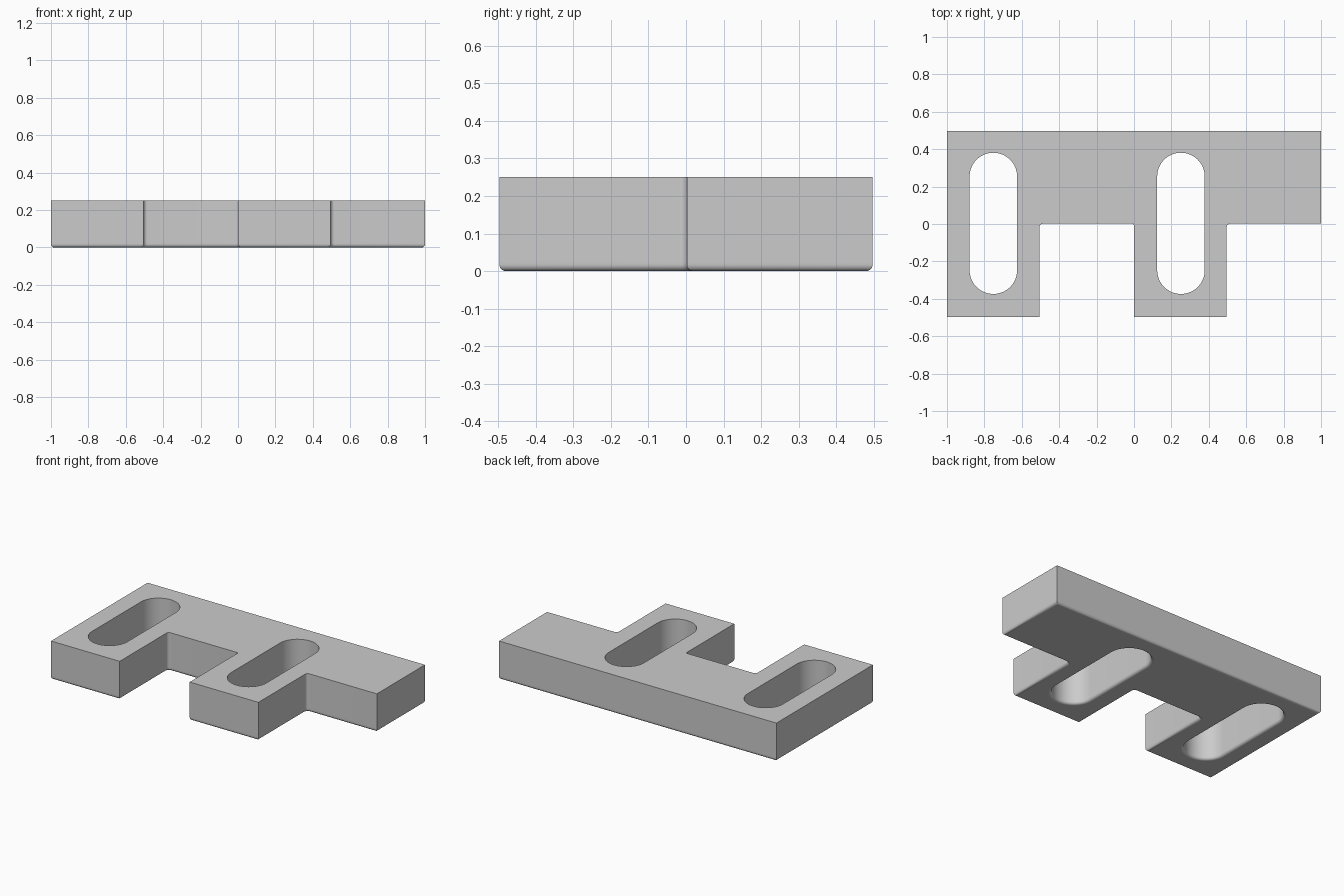
import bpy, bmesh
from math import sin, cos, pi, radians
from mathutils import Vector

if "Cube" in bpy.data.objects:
    bpy.data.objects.remove(bpy.data.objects["Cube"], do_unlink=True)

HEIGHT, ROUND = 0.25, 0.018
BACK, FRONT, STEP = 0.497, -0.497, 0.002

grey = bpy.data.materials.new("light_grey")
grey.use_nodes = True
grey.diffuse_color = (0.6, 0.6, 0.6, 1)
grey.node_tree.nodes["Principled BSDF"].inputs["Base Color"].default_value = grey.diffuse_color


def arc(cx, cy, r, start, end, steps):
    angles = [radians(start + (end - start) * i / steps) for i in range(steps + 1)]
    return [Vector((cx + r * cos(a), cy + r * sin(a))) for a in angles]


def slot(cx, r=0.127, low=-0.374, high=0.381):
    # Clockwise, so the material lies on the left of the path
    return arc(cx, high - r, r, 180, 0, 32) + arc(cx, low + r, r, 0, -180, 32)


def offset(loop, d):
    # Move a closed path towards its left side with mitred corners
    result = []
    for i, p in enumerate(loop):
        a = (p - loop[i - 1]).normalized()
        b = (loop[(i + 1) % len(loop)] - p).normalized()
        na, nb = Vector((-a.y, a.x)), Vector((-b.y, b.x))
        result.append(p + (na + nb) * d / (1 + na.dot(nb)))
    return result


# Outline with two prongs and filleted inner corners, counter-clockwise
f, g = 0.02, 0.012
outline = [Vector((-1, BACK)), Vector((-1, FRONT)), Vector((-0.505, FRONT))]
outline += arc(-0.505 + f, STEP - f, f, 180, 90, 8)
outline += arc(-g, STEP - g, g, 90, 0, 8)
outline += [Vector((0, FRONT)), Vector((0.495, FRONT))]
outline += arc(0.495 + f, STEP - f, f, 180, 90, 8)
outline += [Vector((1, STEP)), Vector((1, BACK))]

# Layers (height, inset): rounded bottom edge, then a straight wall
layers = []
for i in range(7):
    t = i / 6 * pi / 2
    layers.append((ROUND * (1 - cos(t)), ROUND * (1 - sin(t))))
layers += [(ROUND + 0.008, 0), (HEIGHT, 0)]

# Side walls of the outline and both slots
bm = bmesh.new()
bottom_edges, top_edges = [], []
for loop in (outline, slot(-0.752), slot(0.251)):
    rings = [[bm.verts.new((p.x, p.y, z)) for p in offset(loop, d)] for z, d in layers]
    n = len(loop)
    for low, high in zip(rings, rings[1:]):
        for i in range(n):
            j = (i + 1) % n
            bm.faces.new((low[i], low[j], high[j], high[i])).smooth = True
    for ring, edges in ((rings[0], bottom_edges), (rings[-1], top_edges)):
        edges += [bm.edges.get((ring[i], ring[(i + 1) % n])) for i in range(n)]

# Flat top and bottom with the slots left open
for edges in (bottom_edges, top_edges):
    bmesh.ops.triangle_fill(bm, use_beauty=True, use_dissolve=False, edges=edges)
bmesh.ops.recalc_face_normals(bm, faces=bm.faces[:])
for edge in bm.edges:
    edge.smooth = edge.calc_face_angle(0) < radians(35)
for edge in bottom_edges + top_edges:
    edge.smooth = False

mesh = bpy.data.meshes.new("slotted_plate")
bm.to_mesh(mesh)
bm.free()
mesh.materials.append(grey)
plate = bpy.data.objects.new("slotted_plate", mesh)
bpy.context.collection.objects.link(plate)
